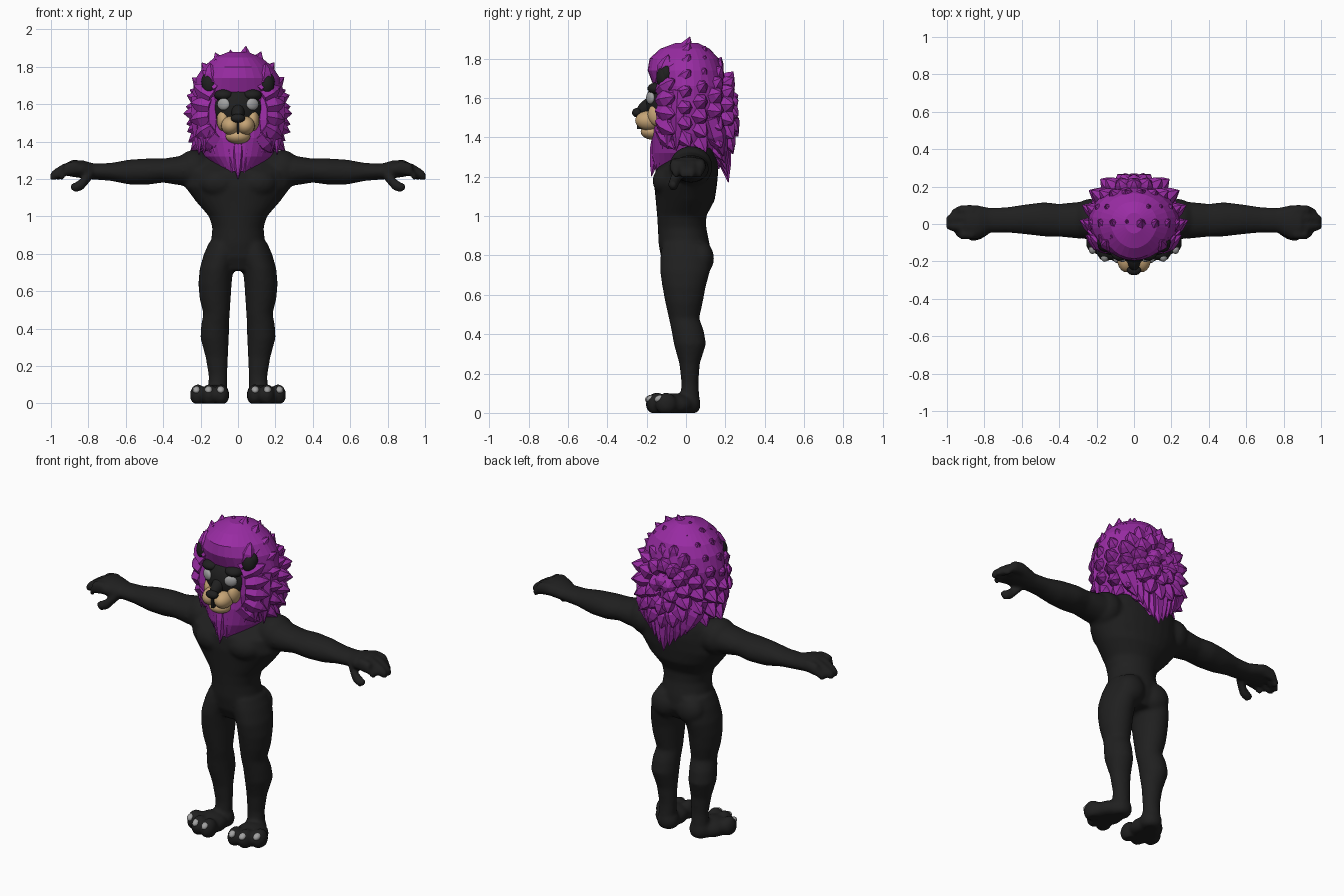
import bpy, bmesh, math, random
from mathutils import Vector, Matrix

random.seed(4)


def material(name, rgb):
    m = bpy.data.materials.new(name)
    m.diffuse_color = (*rgb, 1)
    return m


BLACK = material("black fur", (0.014, 0.014, 0.014))
PURPLE = material("purple mane", (0.32, 0.025, 0.37))
TAN = material("tan muzzle", (0.56, 0.37, 0.18))
GREY = material("grey eyes and claws", (0.36, 0.36, 0.36))


def finish(bm, name, mat, smooth=True):
    bmesh.ops.recalc_face_normals(bm, faces=bm.faces[:])
    me = bpy.data.meshes.new(name)
    bm.to_mesh(me)
    bm.free()
    ob = bpy.data.objects.new(name, me)
    bpy.context.collection.objects.link(ob)
    me.materials.append(mat)
    for p in me.polygons:
        p.use_smooth = smooth
    return ob


def skin(bm, rings):
    """Join rings of points into a closed tube."""
    loops = [[bm.verts.new(p) for p in r] for r in rings]
    n = len(loops[0])
    for a, b in zip(loops, loops[1:]):
        for i in range(n):
            j = (i + 1) % n
            bm.faces.new((a[i], a[j], b[j], b[i]))
    bm.faces.new(loops[0][::-1])
    bm.faces.new(loops[-1])


def circle(n):
    return [(math.cos(2 * math.pi * i / n), math.sin(2 * math.pi * i / n)) for i in range(n)]


def loft_z(bm, sections, s=1, n=28):
    """sections: z, x, y, x radius, y radius"""
    skin(bm, [[(s * (x + rx * c), y + ry * d, z) for c, d in circle(n)]
              for z, x, y, rx, ry in sections])


def loft_x(bm, sections, s=1, n=24):
    """sections: x, y, z, y radius, z radius"""
    skin(bm, [[(s * x, y + ry * c, z + rz * d) for c, d in circle(n)]
              for x, y, z, ry, rz in sections])


def blob(bm, centre, radii, turn=0, tilt=0):
    m = (Matrix.Translation(centre) @ Matrix.Rotation(turn, 4, 'Z')
         @ Matrix.Rotation(tilt, 4, 'X') @ Matrix.Diagonal((*radii, 1)))
    bmesh.ops.create_uvsphere(bm, u_segments=20, v_segments=14, radius=1, matrix=m)


def lock(bm, base, tip, r):
    """One pointed tuft of hair, swelling a little before the tip."""
    base, tip = Vector(base), Vector(tip)
    axis = tip - base
    q = axis.to_track_quat('Z', 'Y')
    rings = []
    for t, k in ((0, 0.9), (0.45, 1), (0.75, 0.6), (1, 0.04)):
        rings.append([base + axis * t + q @ Vector((r * k * c, r * k * d, 0))
                      for c, d in circle(6)])
    skin(bm, rings)


# Body: overlapping muscle forms, fused by a voxel remesh
bm = bmesh.new()
loft_z(bm, [(.71, 0, 0, .1, .09), (.78, 0, 0, .17, .125), (.86, 0, -.01, .145, .13),
            (.94, 0, -.02, .137, .123), (1.0, 0, -.022, .155, .125),
            (1.08, 0, -.004, .225, .15), (1.16, 0, -.002, .285, .16),
            (1.24, 0, .005, .28, .16), (1.3, 0, .045, .25, .115), (1.35, 0, .07, .2, .08)])
for s in (1, -1):
    # Leg
    loft_z(bm, [(.05, .11, .02, .05, .05), (.15, .107, .02, .05, .043),
                (.25, .114, .018, .06, .052), (.35, .125, .02, .076, .082),
                (.42, .122, .008, .075, .082), (.48, .115, -.01, .07, .077),
                (.56, .122, -.01, .083, .095), (.64, .123, -.01, .089, .11),
                (.72, .115, -.005, .09, .127), (.8, .09, 0, .092, .13),
                (.86, .075, 0, .08, .12)], s)
    blob(bm, (s * .085, .075, .785), (.085, .068, .085))
    # Foot and toes
    blob(bm, (s * .108, .015, .045), (.063, .06, .065))
    blob(bm, (s * .135, -.06, .04), (.09, .1, .06))
    for x, y in ((.09, -.15), (.155, -.145), (.215, -.1)):
        blob(bm, (s * x, y, .045), (.042, .056, .058))
    # Shoulder and chest muscle
    blob(bm, (s * .235, .025, 1.25), (.1, .11, .105))
    blob(bm, (s * .1, -.09, 1.18), (.11, .08, .08))
    # Arm and palm
    loft_x(bm, [(.15, .03, 1.24, .1, .09), (.3, .02, 1.245, .098, .08),
                (.4, .02, 1.245, .088, .064), (.48, .025, 1.24, .092, .07),
                (.58, .025, 1.237, .08, .067), (.68, .022, 1.238, .068, .048),
                (.77, .02, 1.24, .066, .043), (.83, .01, 1.252, .09, .048),
                (.89, .01, 1.257, .094, .045), (.92, .01, 1.25, .08, .03)], s)
    # Fingers and thumb
    for y, end in ((-.058, .955), (-.014, 1.003), (.032, 1.004), (.075, .975)):
        loft_x(bm, [(.86, y, 1.26, .025, .038), (.93, y, 1.25, .026, .036),
                    (end - .02, y * .85, 1.222, .024, .03), (end, y * .8, 1.212, .016, .018)], s, 12)
    loft_x(bm, [(.78, -.03, 1.23, .03, .03), (.83, -.06, 1.175, .028, .036),
                (.87, -.065, 1.155, .025, .028), (.895, -.065, 1.16, .014, .014)], s, 12)
for v in bm.verts:
    v.co.z = max(v.co.z, 0)
body = finish(bm, "body", BLACK)
mod = body.modifiers.new("fuse", 'REMESH')
mod.mode = 'VOXEL'
mod.voxel_size = 0.011
mod.use_smooth_shade = True
mod = body.modifiers.new("soften", 'SMOOTH')
mod.iterations = 5

# Toe claws
bm = bmesh.new()
for s in (1, -1):
    for x, y in ((.092, -.183), (.157, -.177), (.222, -.135)):
        blob(bm, (s * x, y, .072), (.02, .026, .018), 0, .35)
finish(bm, "toe_claws", GREY)

# Mane core: rounded at the back, tapering to the face in front
bm = bmesh.new()
rings = []
for z, rx, yf, yb in ((1.24, .1, .165, .17), (1.32, .18, .175, .19), (1.42, .22, .175, .205),
                      (1.55, .245, .155, .21), (1.66, .245, .165, .21), (1.74, .225, .195, .19),
                      (1.8, .185, .185, .165), (1.85, .125, .13, .12), (1.88, .05, .05, .06)):
    rings.append([(rx * c, yb * d if d > 0 else -yf * abs(d) ** 1.3, z) for c, d in circle(32)])
skin(bm, rings)
# Tufts in rings from the crown to the back: tip y, x radius, z radius, count
for k, (y, rx, rz, n) in enumerate(((-.06, .265, .31, 20), (.02, .295, .36, 22), (.1, .285, .335, 22),
                                    (.18, .25, .28, 18), (.24, .19, .21, 14), (.265, .09, .11, 8))):
    centre = Vector((0, y - .13, 1.56))
    for i in range(n):
        a = 2 * math.pi * (i + .5) / n + (math.pi / n if k % 2 else 0)
        f = random.uniform(.95, 1.02)
        tip = Vector((rx * f * math.cos(a), y, 1.56 + rz * f * math.sin(a) - .01 * k))
        if y < .15 and tip.z < 1.3:
            continue
        lock(bm, centre.lerp(tip, .55), tip, .05)
# Beard, cheek and nape tufts, all hanging down
for i in range(-4, 5):
    x = i * .042
    lock(bm, (x, -.135 + abs(x) * .4, 1.45), (x * .8, -.175 + abs(x) * .5, 1.2 + abs(x) * .75), .036)
    lock(bm, (x * 1.1, .16 - abs(x) * .2, 1.5), (x * .8, .215 - abs(x) * .15, 1.17 + abs(x) * .8), .052)
for s in (1, -1):
    for x, y, z in ((.145, -.105, 1.36), (.185, -.075, 1.34), (.215, -.03, 1.33)):
        lock(bm, (s * x, y, 1.64), (s * x * .97, y - .02, z), .04)
    # Forelocks swept back from the brow
    for x in (.03, .085, .135):
        lock(bm, (s * x, -.155 + x * .3, 1.71), (s * x * 1.1, -.09, 1.86 - x * .3), .042)
finish(bm, "mane", PURPLE, False)

# Face, brows, nose and bridge
bm = bmesh.new()
blob(bm, (0, -.08, 1.575), (.142, .125, .13))
blob(bm, (0, -.185, 1.56), (.036, .072, .04), 0, .55)
blob(bm, (0, -.248, 1.525), (.038, .026, .024))
for s in (1, -1):
    blob(bm, (s * .075, -.14, 1.648), (.052, .056, .032), s * .3)
finish(bm, "face", BLACK)

# Muzzle, cheeks and chin
bm = bmesh.new()
blob(bm, (0, -.17, 1.428), (.066, .06, .04))
for s in (1, -1):
    blob(bm, (s * .04, -.188, 1.485), (.05, .07, .05))
    blob(bm, (s * .078, -.14, 1.515), (.036, .055, .06))
finish(bm, "muzzle", TAN)

# Lip crease below the nose
bm = bmesh.new()
bmesh.ops.create_cube(bm, size=1, matrix=Matrix.Translation((0, -.218, 1.482)) @ Matrix.Diagonal((.012, .06, .08, 1)))
finish(bm, "lip_crease", BLACK, False)

# Eyes
bm = bmesh.new()
for s in (1, -1):
    blob(bm, (s * .078, -.181, 1.6), (.036, .017, .032), s * .45)
finish(bm, "eyes", GREY)

# Ears: cupped discs
bm = bmesh.new()
for s in (1, -1):
    blob(bm, (s * .153, -.115, 1.705), (.042, .035, .056), s * .4)
    blob(bm, (s * .165, -.1, 1.72), (.032, .03, .045), s * .4)
finish(bm, "ears", BLACK)
